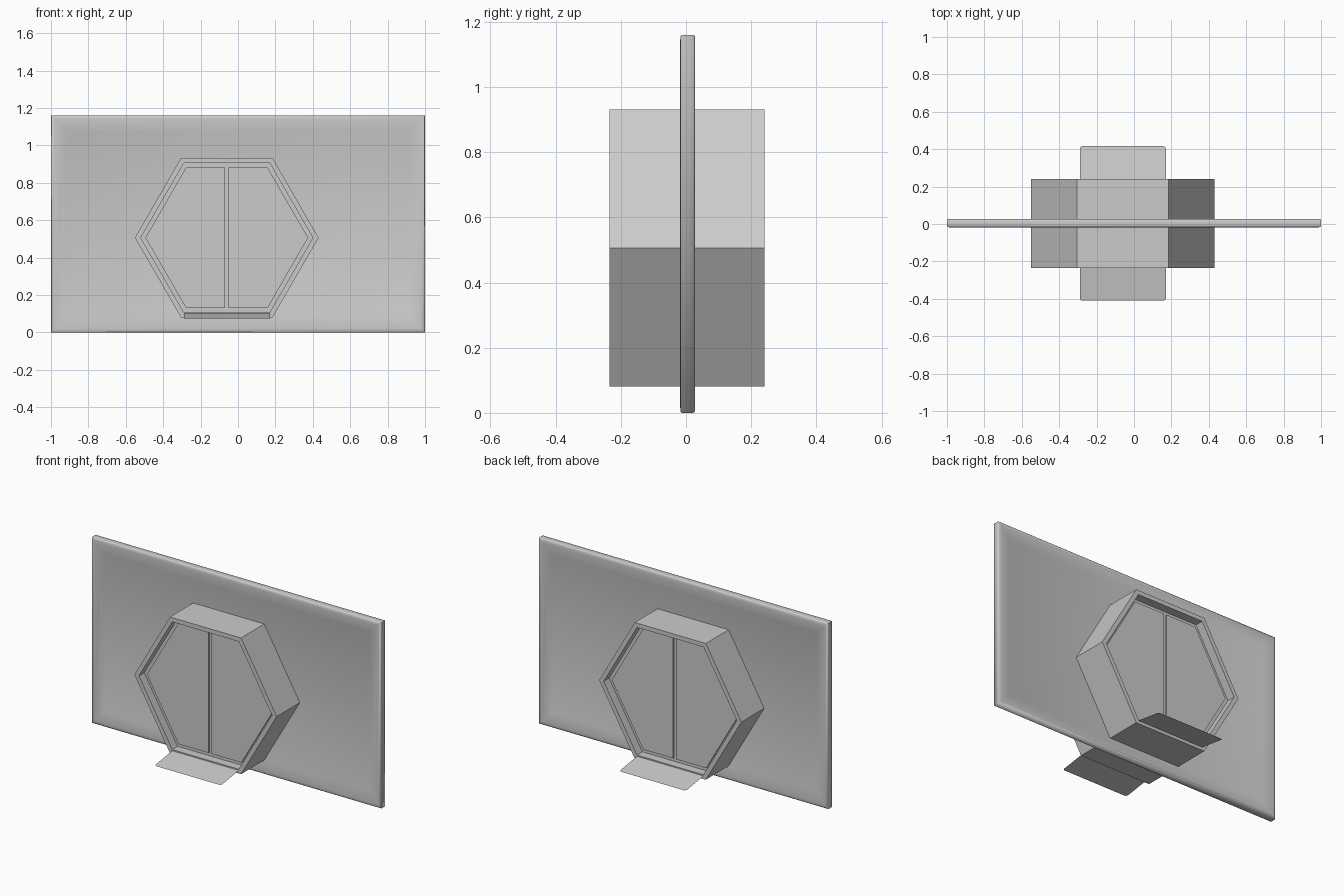
import bpy, bmesh
from math import cos, sin, radians

if "Cube" in bpy.data.objects:
    bpy.data.objects.remove(bpy.data.objects["Cube"])

CX, CZ, CY = -0.06, 0.506, 0.003    # centre of the hatch


def finish(name, bm, smooth=None):
    bmesh.ops.recalc_face_normals(bm, faces=bm.faces)
    me = bpy.data.meshes.new(name)
    bm.to_mesh(me)
    bm.free()
    ob = bpy.data.objects.new(name, me)
    bpy.context.collection.objects.link(ob)
    if smooth:
        bpy.ops.object.select_all(action='DESELECT')
        ob.select_set(True)
        bpy.context.view_layer.objects.active = ob
        bpy.ops.object.shade_smooth_by_angle(angle=radians(smooth))
    return ob


def loft(name, rings, smooth=None):
    """Bridge successive point rings and cap both ends."""
    bm = bmesh.new()
    vs = [[bm.verts.new(p) for p in r] for r in rings]
    n = len(vs[0])
    for a, b in zip(vs, vs[1:]):
        for i in range(n):
            j = (i + 1) % n
            bm.faces.new((a[i], a[j], b[j], b[i]))
    bm.faces.new(vs[0])
    bm.faces.new(vs[-1])
    return finish(name, bm, smooth)


def rect(inset, y):
    x, lo, hi = 1 - inset, inset, 1.16 - inset
    return [(-x, y, lo), (x, y, lo), (x, y, hi), (-x, y, hi)]


def hexagon(r, y):
    return [(CX + r * cos(radians(60 * k)), CY + y, CZ + r * sin(radians(60 * k)))
            for k in range(6)]


# wall panel with a raised, softened border on both faces
half = [(0.085, 0.011), (0.065, 0.018), (0.02, 0.023), (0.004, 0.022), (0, 0.018)]
front = [rect(i, 0.005 - d) for i, d in half]
back = [rect(i, 0.005 + d) for i, d in reversed(half)]
loft("wall_panel", front + back, 60)

# hexagonal hatch housing with a stepped recess at each end
prof = [(0.435, 0.185), (0.46, 0.185), (0.46, 0.238), (0.491, 0.238)]
loft("hatch_housing", [hexagon(r, -y) for r, y in prof]
     + [hexagon(r, y) for r, y in reversed(prof)])

# pair of sliding doors, mirrored about the centre seam
for side, name in ((-1, "left_door"), (1, "right_door")):
    h = 0.435 * sin(radians(60))
    outline = [(0.01, -h), (0.2175, -h), (0.435, 0), (0.2175, h), (0.01, h)]
    loft(name, [[(CX + side * x, CY + y, CZ + z) for x, z in outline]
                for y in (-0.195, 0.195)])

# thin sloping ramps at both ends, with clipped outer corners
for side, name in ((-1, "front_ramp"), (1, "back_ramp")):
    pts = [(-0.23, 0.2), (0.23, 0.2), (0.23, 0.403), (0.22, 0.413),
           (-0.22, 0.413), (-0.23, 0.403)]
    bm = bmesh.new()
    bm.faces.new([bm.verts.new((CX + x, CY + side * y, 0.1 - (y - 0.238) * 0.15))
                  for x, y in pts])
    ob = finish(name, bm)
